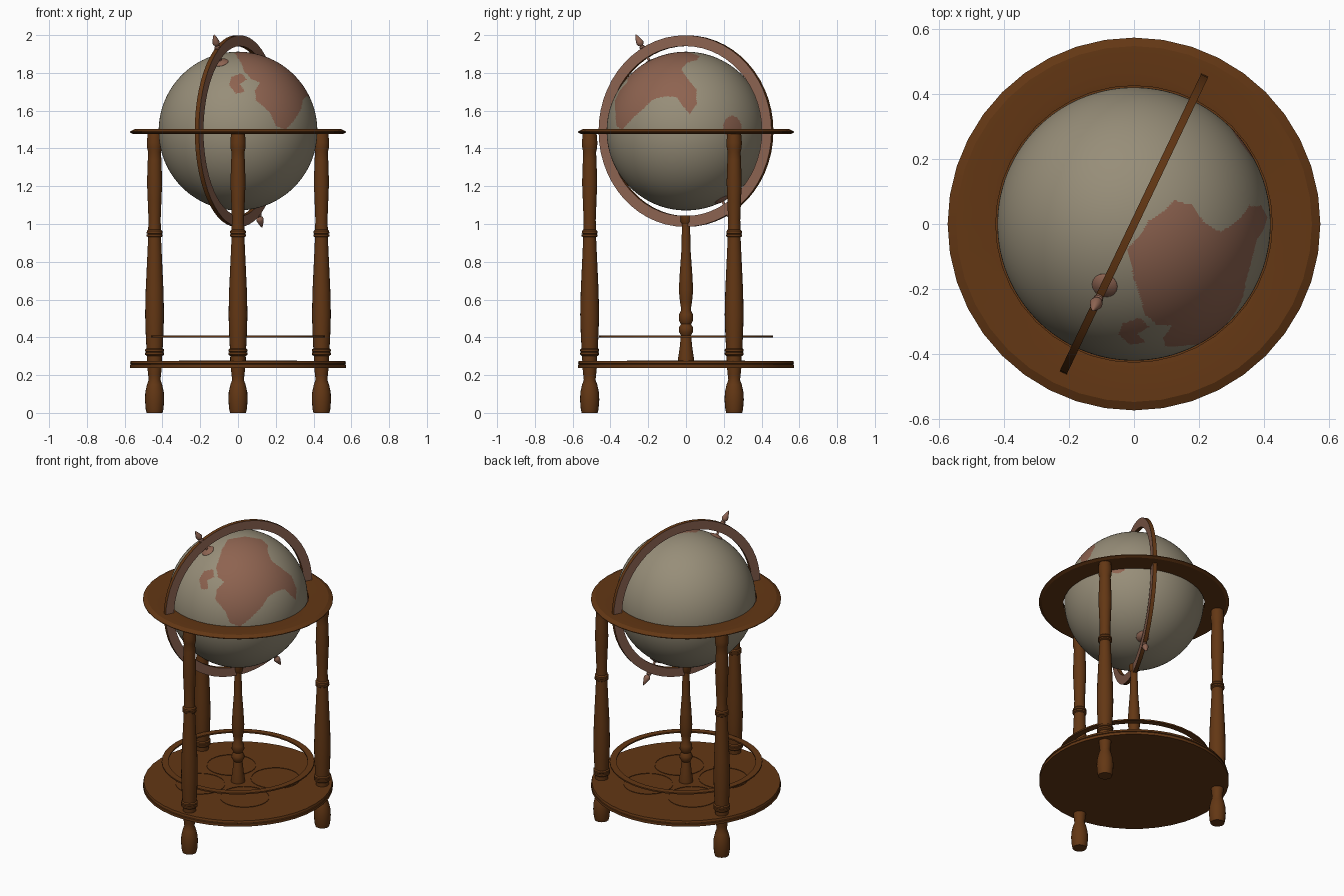
import bpy, bmesh, math
from mathutils import Vector, Matrix

old = bpy.data.objects.get("Cube")
if old:
    bpy.data.objects.remove(old)


def material(name, rgb):
    m = bpy.data.materials.new(name)
    m.use_nodes = True
    m.diffuse_color = (*rgb, 1)
    m.node_tree.nodes["Principled BSDF"].inputs["Base Color"].default_value = (*rgb, 1)
    return m


wood = material("dark_wood", (0.125, 0.038, 0.007))
sea = material("parchment_sea", (0.31, 0.27, 0.19))
land = material("faded_land", (0.27, 0.125, 0.08))
brass = material("rosy_brass", (0.27, 0.128, 0.085))


def finish(name, bm, mats, matrix=None, angle=35):
    bmesh.ops.recalc_face_normals(bm, faces=bm.faces)
    mesh = bpy.data.meshes.new(name)
    bm.to_mesh(mesh)
    bm.free()
    if matrix:
        mesh.transform(matrix)
    for m in mats:
        mesh.materials.append(m)
    ob = bpy.data.objects.new(name, mesh)
    bpy.context.collection.objects.link(ob)
    bpy.ops.object.select_all(action="DESELECT")
    ob.select_set(True)
    bpy.context.view_layer.objects.active = ob
    bpy.ops.object.shade_smooth_by_angle(angle=math.radians(angle))
    return ob


def lathe(profile, steps, closed=False):
    """Spin a profile of (radius, height) points round the z axis."""
    bm = bmesh.new()
    vs = [bm.verts.new((r, 0, z)) for r, z in profile]
    es = [bm.edges.new(p) for p in zip(vs, vs[1:])]
    if closed:
        es.append(bm.edges.new((vs[-1], vs[0])))
    bmesh.ops.spin(bm, geom=vs + es, cent=(0, 0, 0), axis=(0, 0, 1),
                   angle=math.tau, steps=steps)
    bmesh.ops.remove_doubles(bm, verts=bm.verts, dist=0.0002)
    return bm


centre = Vector((0, 0, 1.492))
R = 0.42

# Turned legs, three round the stand
leg = [(0, 0), (.042, 0), (.047, .02), (.051, .07), (.049, .11), (.04, .15),
       (.031, .175), (.034, .2), (.038, .24), (.04, .3), (.05, .308), (.05, .319),
       (.044, .322), (.05, .326), (.05, .336), (.043, .342), (.047, .42),
       (.05, .52), (.047, .65), (.039, .82), (.034, .93), (.042, .935),
       (.042, .944), (.036, .947), (.042, .951), (.041, .962), (.034, .97),
       (.032, 1.02), (.036, 1.12), (.04, 1.22), (.036, 1.34), (.034, 1.38),
       (.039, 1.4), (.041, 1.43), (.037, 1.477), (0, 1.477)]
for name, deg in (("front_leg", -90), ("back_left_leg", 30), ("back_right_leg", 150)):
    a = math.radians(deg)
    spot = Matrix.Translation((0.51 * math.cos(a), 0.51 * math.sin(a), 0))
    finish(name, lathe(leg, 20), [wood], spot)

# Centre post under the globe
post = [(.042, .27), (.042, .29), (.034, .34), (.028, .4), (.026, .41), (.038, .43),
        (.038, .45), (.027, .47), (.038, .49), (.037, .52), (.025, .545),
        (.032, .59), (.038, .65), (.033, .74), (.025, .85), (.021, 1.0),
        (.028, 1.01), (.03, 1.045), (0, 1.045)]
finish("centre_post", lathe(post, 20), [wood])

# Round base shelf with its raised rail and hub collar
base = [(0, .238), (.572, .238), (.572, .255), (.566, .258), (.572, .261),
        (.568, .275), (0, .275)]
finish("base_shelf", lathe(base, 40), [wood])
rail = [(.42, .4), (.46, .4), (.46, .409), (.42, .409)]
finish("shelf_rail", lathe(rail, 40, True), [wood])

# Round holder inlays on the shelf
for i in range(4):
    a = math.radians(45 + 90 * i)
    spot = Matrix.Translation((0.23 * math.cos(a), 0.23 * math.sin(a), .275))
    inlay = [(.146, 0), (.146, .003), (.15, .003), (.15, 0)]
    finish(f"holder_inlay_{i + 1}", lathe(inlay, 28, True), [wood], spot)

# Horizon ring
horizon = [(.425, 1.476), (.555, 1.476), (.573, 1.485), (.573, 1.489),
           (.547, 1.502), (.446, 1.502), (.425, 1.499)]
finish("horizon_ring", lathe(horizon, 40, True), [wood], angle=20)

# Meridian ring: brass cheeks, wooden rims
flat = Vector((-.43, -.903, 0))
side = Vector((.903, -.43, 0))
ring = lathe([(.45, -.012), (.507, -.012), (.507, .012), (.45, .012)], 56, True)
ring.normal_update()
for f in ring.faces:
    f.material_index = 1 if abs(f.normal.z) > 0.5 else 0
finish("meridian_ring", ring, [wood, brass],
       Matrix.Translation(centre) @ side.to_track_quat("Z", "Y").to_matrix().to_4x4())

# Pole caps, pins and finials on the tilted axis
tilt = math.radians(30)
axis = flat * math.sin(tilt) + Vector((0, 0, math.cos(tilt)))
cap = [(.04, .4), (.04, .419), (.034, .425), (.015, .429), (.007, .432), (.007, .5),
       (.015, .507), (.015, .516), (.009, .522), (.018, .532), (.02, .542),
       (.014, .562), (.006, .582), (0, .592)]
for name, sign in (("north_finial", 1), ("south_finial", -1)):
    turn = (axis * sign).to_track_quat("Z", "Y").to_matrix().to_4x4()
    finish(name, lathe(cap, 16), [brass], Matrix.Translation(centre) @ turn)

# Globe with land coloured inside flat coast outlines facing one direction
az, el = math.radians(35), math.radians(25)
right = Vector((math.cos(az), math.sin(az), 0))
out = Vector((math.sin(az) * math.cos(el), -math.cos(az) * math.cos(el), math.sin(el)))
up = out.cross(right)
mainland = [(-10, 59), (7, 62), (24, 59), (30, 53), (30, 46), (34, 37), (45, 29),
            (54, 22), (59, 9), (58, -2), (52, 4), (47, 9), (39, 7), (30, 1),
            (24, -9), (14, -19), (2, -29), (-8, -25), (-13, -13), (-23, -1),
            (-21, 9), (-14, 16), (-20, 21), (-22, 31), (-19, 39), (-16, 49)]
island = [(-39, 19), (-34, 27), (-25, 29), (-24, 21), (-31, 18), (-30, 9), (-37, 9)]
east_island = Vector((.34, .25, .02))


def inside(u, v, outline):
    hit = False
    for (x1, y1), (x2, y2) in zip(outline, outline[1:] + outline[:1]):
        if (y1 > v) != (y2 > v) and u < x1 + (v - y1) * (x2 - x1) / (y2 - y1):
            hit = not hit
    return hit


def is_land(p):
    if (p - east_island).length < 0.06:
        return True
    if p.dot(out) < 0:
        return False
    u, v = p.dot(right) * 167, p.dot(up) * 167
    return inside(u, v, mainland) or inside(u, v, island)


globe = bmesh.new()
bmesh.ops.create_icosphere(globe, subdivisions=7, radius=R)
for f in globe.faces:
    f.material_index = int(is_land(f.calc_center_median()))
finish("globe", globe, [sea, land], Matrix.Translation(centre))
